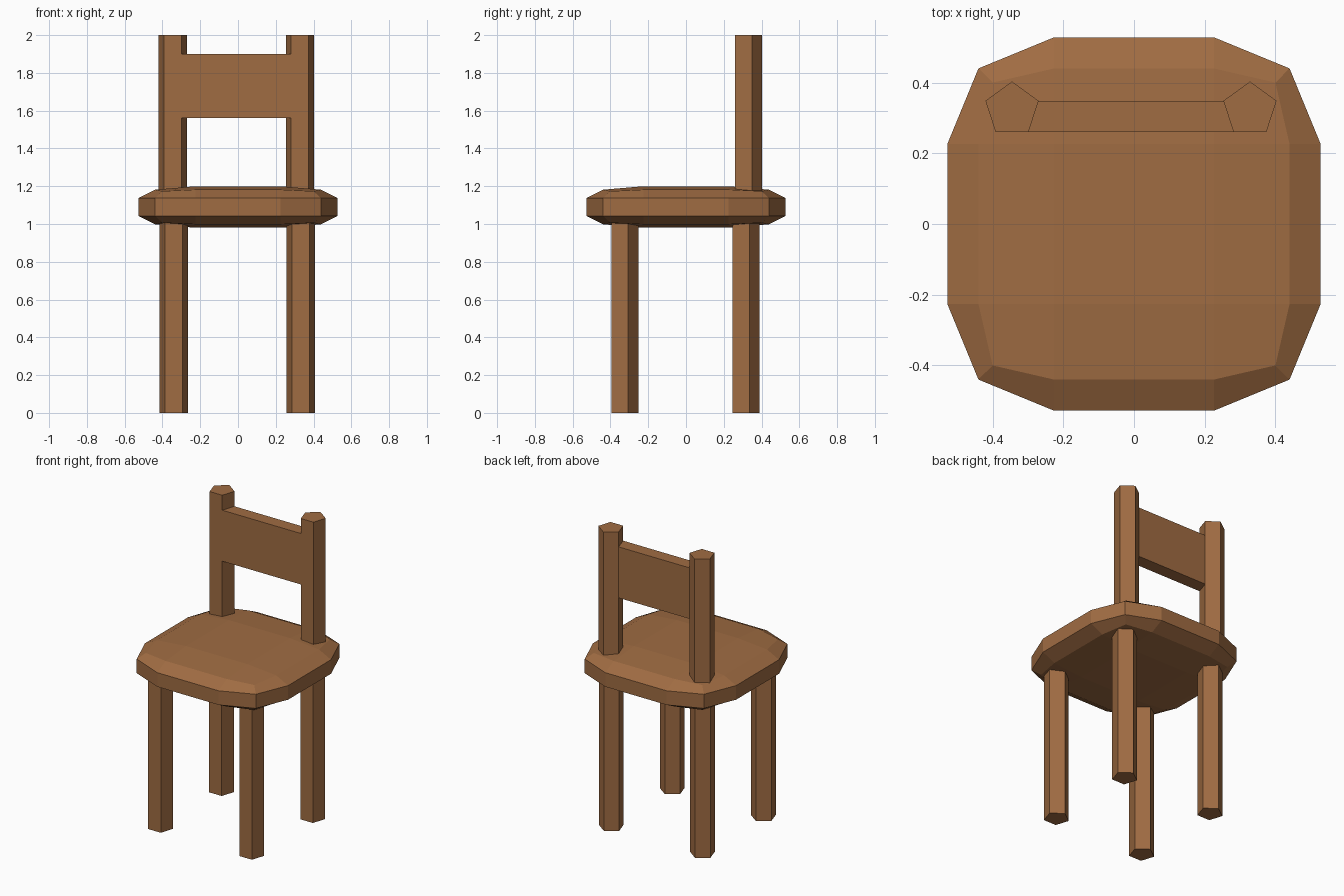
import bpy, bmesh, math

if "Cube" in bpy.data.objects:
    bpy.data.objects.remove(bpy.data.objects["Cube"])

wood = bpy.data.materials.new("wood")
wood.diffuse_color = (0.35, 0.15, 0.055, 1)
wood.use_nodes = True
wood.node_tree.nodes["Principled BSDF"].inputs["Base Color"].default_value = wood.diffuse_color


def finish(bm, name):
    bmesh.ops.recalc_face_normals(bm, faces=bm.faces[:])
    mesh = bpy.data.meshes.new(name)
    bm.to_mesh(mesh)
    bm.free()
    mesh.materials.append(wood)
    obj = bpy.data.objects.new(name, mesh)
    bpy.context.collection.objects.link(obj)
    return obj


def prism(name, outline, z0, z1):
    bm = bmesh.new()
    low = [bm.verts.new((x, y, z0)) for x, y in outline]
    high = [bm.verts.new((x, y, z1)) for x, y in outline]
    bm.faces.new(low)
    bm.faces.new(high)
    n = len(outline)
    for i in range(n):
        j = (i + 1) % n
        bm.faces.new((low[i], low[j], high[j], high[i]))
    return finish(bm, name)


def pentagon(cx, cy, r=0.079):
    # point towards the back, flat side towards the front
    angles = [math.radians(90 + 72 * i) for i in range(5)]
    return [(cx + r * math.cos(a), cy + r * math.sin(a)) for a in angles]


# Seat: 3x3x3 cube, rounded, then flattened
bm = bmesh.new()
bmesh.ops.create_cube(bm, size=2)
bmesh.ops.subdivide_edges(bm, edges=bm.edges[:], cuts=2, use_grid_fill=True)
outer = {1: 0.528, 2: 0.44, 3: 0.40}   # face, edge and corner points
for v in bm.verts:
    count = sum(abs(c) > 0.9 for c in v.co)
    x, y, z = [math.copysign(outer[count] if abs(c) > 0.9 else 0.226, c) for c in v.co]
    v.co = (x, y, 1.09 + z * 0.208)
finish(bm, "seat")

# Legs
for side, x in (("left", -0.34), ("right", 0.333)):
    prism(f"front_leg_{side}", pentagon(x, -0.331), 0, 1.01)
    prism(f"back_leg_{side}", pentagon(x, 0.311), 0, 1.01)

# Back posts
left, right = pentagon(-0.345, 0.324), pentagon(0.328, 0.324)
prism("back_post_left", left, 1.15, 2)
prism("back_post_right", right, 1.15, 2)

# Back panel spans the facing sides of the two posts
prism("back_panel", [left[3], right[2], right[1], left[4]], 1.56, 1.90)
